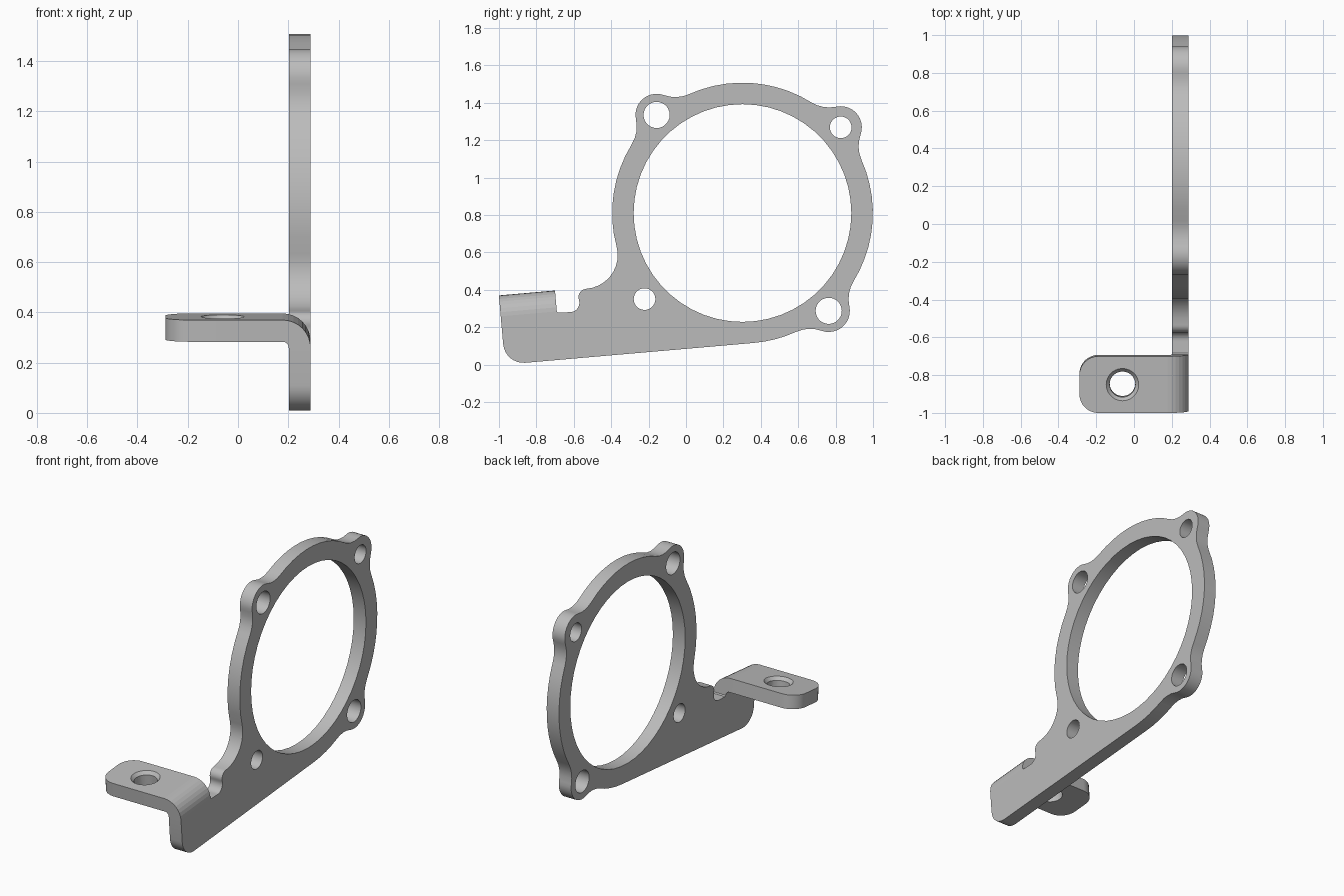
import bpy, bmesh
from math import radians, degrees, cos, sin, atan2, acos, ceil, tau
from mathutils import Vector, Matrix

cube = bpy.data.objects.get("Cube")
if cube:
    bpy.data.objects.remove(cube, do_unlink=True)

# Sheet and layout dimensions
X_IN, THICK = 0.202, 0.087
TILT = radians(5)
ALONG = Vector((0, cos(TILT), sin(TILT)))
UP = Vector((0, -sin(TILT), cos(TILT)))
CORNER = Vector((0, -0.968, 0))
TAB_W, TAB_TOP, BEND_IN = 0.301, 0.371, 0.025
BEND_V = TAB_TOP - THICK - BEND_IN

RING = (Vector((0.302, 0.81)), 0.697)
BORE = 0.582
LUG_R, FILLET_R = 0.113, 0.18
# Bolt holes: angle around the ring, hole radius, whether it has a lug
BOLTS = [(-48.6, 0.07, True), (41.1, 0.058, True), (131.2, 0.07, True), (221.3, 0.058, False)]


def on_circle(circle, angle, radius=None):
    r = circle[1] if radius is None else radius
    return circle[0] + Vector((cos(angle), sin(angle))) * r


def fillet(lug, angle, side):
    """Concave circle touching both the ring and a lug."""
    a, b = RING[1] + FILLET_R, lug[1] + FILLET_R
    d = (lug[0] - RING[0]).length
    off = acos((a * a + d * d - b * b) / (2 * a * d))
    return (on_circle(RING, angle + side * off, a), FILLET_R)


def arc(circle, start, end, ccw):
    """Points along a circle from one point to another."""
    c, r = circle
    a0 = atan2(*reversed(start - c))
    a1 = atan2(*reversed(end - c))
    sweep = (a1 - a0) % tau if ccw else -((a0 - a1) % tau)
    n = max(2, ceil(degrees(abs(sweep)) / (6 if r > 0.5 else 12)))
    return [on_circle(circle, a0 + sweep * i / n) for i in range(n + 1)]


def local(u, v):
    """Point in the tilted frame of the mounting foot."""
    return CORNER + ALONG * u + UP * v


# Chain of tangent circles, alternately convex and concave
chain = [RING]
for deg, _, has_lug in BOLTS:
    if has_lug:
        a = radians(deg)
        lug = (on_circle(RING, a), LUG_R)
        chain += [fillet(lug, a, -1), lug, fillet(lug, a, 1), RING]
chain += [(Vector((-0.545, 0.585)), 0.18),
          (Vector((-0.53, 0.36)), 0.045),
          (Vector((-0.62, 0.33)), 0.05)]

outline = []
here = on_circle(RING, TILT - radians(90))
for i, circ in enumerate(chain):
    if i + 1 < len(chain):
        nxt = chain[i + 1]
        there = circ[0] + (nxt[0] - circ[0]) * circ[1] / (circ[1] + nxt[1])
    else:
        there = on_circle(circ, radians(-92))
    outline += arc(circ, here, there, i % 2 == 0)[:-1]
    here = there
outline += [here, Vector((-0.684, 0.278))]
# Tab root, left edge and rounded lower corner
outline += [local(TAB_W, BEND_V).yz, local(0, BEND_V).yz]
R = 0.11
for i in range(9):
    t = radians(180 + 90 * i / 8)
    outline.append(local(R + R * cos(t), R + R * sin(t)).yz)

# Plate: extruded outline
bm = bmesh.new()
face = bm.faces.new([bm.verts.new((X_IN, p[0], p[1])) for p in outline])


def extrude(faces):
    geom = bmesh.ops.extrude_face_region(bm, geom=faces)["geom"]
    return ([g for g in geom if isinstance(g, bmesh.types.BMVert)],
            [g for g in geom if isinstance(g, bmesh.types.BMFace)])


verts, _ = extrude([face])
bmesh.ops.translate(bm, verts=verts, vec=(THICK, 0, 0))

# Bend the foot out of the tab edge
root = local(TAB_W / 2, BEND_V) + Vector((X_IN + THICK / 2, 0, 0))
tip = [min(bm.faces, key=lambda f: (f.calc_center_median() - root).length)]
pivot = local(0, BEND_V) + Vector((X_IN - BEND_IN, 0, 0))
STEPS = 8
for _ in range(STEPS):
    verts, tip = extrude(tip)
    bmesh.ops.rotate(bm, verts=verts, cent=pivot,
                     matrix=Matrix.Rotation(-radians(90) / STEPS, 3, ALONG))
verts, tip = extrude(tip)
bmesh.ops.translate(bm, verts=verts, vec=(-X_IN - THICK - pivot.x, 0, 0))

# Round the two free corners of the foot
ends = [e for e in tip[0].edges
        if abs((e.verts[0].co - e.verts[1].co).normalized().dot(UP)) > 0.9]
bmesh.ops.bevel(bm, geom=ends, offset=0.1, segments=8, profile=0.5, affect='EDGES')
bmesh.ops.recalc_face_normals(bm, faces=bm.faces)

mesh = bpy.data.meshes.new("bracket")
bm.to_mesh(mesh)
bm.free()
bracket = bpy.data.objects.new("bracket", mesh)
bpy.context.collection.objects.link(bracket)

steel = bpy.data.materials.new("plain grey metal")
steel.use_nodes = True
GREY = (0.5, 0.5, 0.5, 1)
steel.diffuse_color = GREY
steel.node_tree.nodes["Principled BSDF"].inputs["Base Color"].default_value = GREY
mesh.materials.append(steel)


def cut(r1, r2, depth, loc, rot, sides=28):
    """Cut a round or tapered hole through the bracket."""
    bpy.ops.mesh.primitive_cone_add(vertices=sides, radius1=r1, radius2=r2,
                                    depth=depth, location=loc, rotation=rot)
    cutter = bpy.context.object
    cutter.name = "hole_cutter"
    cutter.hide_render = True
    cutter.data.materials.append(steel)
    mod = bracket.modifiers.new("hole", 'BOOLEAN')
    mod.operation, mod.solver, mod.object = 'DIFFERENCE', 'EXACT', cutter
    bpy.ops.object.select_all(action='DESELECT')
    bracket.select_set(True)
    bpy.context.view_layer.objects.active = bracket
    bpy.ops.object.modifier_apply(modifier=mod.name)
    bpy.data.objects.remove(cutter, do_unlink=True)


# Main bore and bolt holes
side_on = (0, radians(90), 0)
mid_x = X_IN + THICK / 2
cut(BORE, BORE, 0.3, (mid_x, *RING[0]), side_on, 52)
for deg, r, _ in BOLTS:
    cut(r, r, 0.3, (mid_x, *on_circle(RING, radians(deg))), side_on)

# Countersunk hole in the foot
for r1, r2, depth, v in [(0.068, 0.068, 0.3, TAB_TOP - THICK / 2),
                         (0.059, 0.095, 0.04, TAB_TOP - 0.01)]:
    centre = local(TAB_W / 2, v) + Vector((-0.061, 0, 0))
    cut(r1, r2, depth, centre, (TILT, 0, 0))

bpy.ops.object.shade_smooth_by_angle(angle=radians(30))
